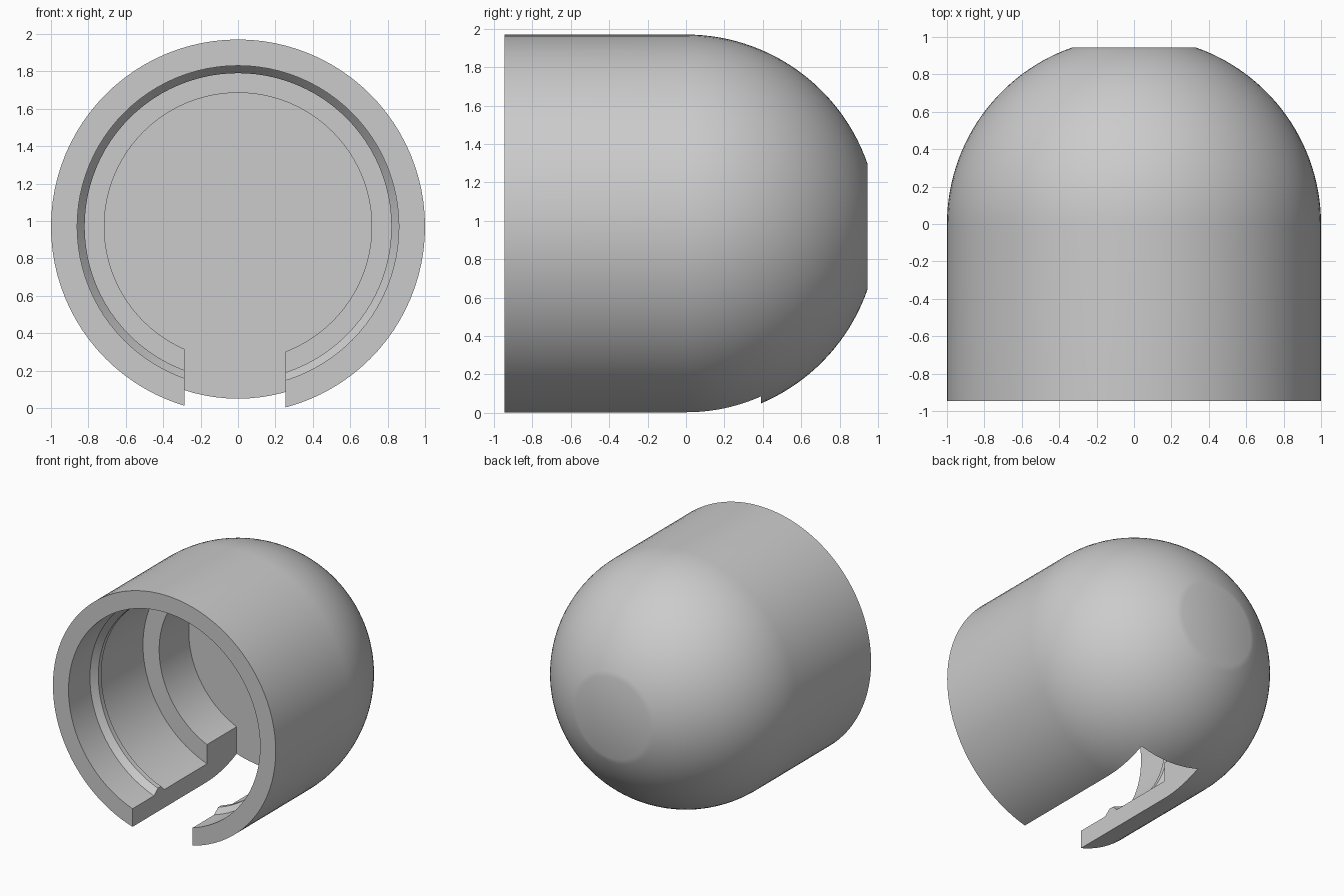
import bpy, bmesh, math
from mathutils import Vector

cube = bpy.data.objects.get("Cube")
if cube:
    bpy.data.objects.remove(cube, do_unlink=True)

CENTRE_Z = 0.97
FRONT, BACK, FLOOR = -0.945, 0.945, 0.39
SEGMENTS = 96

grey = bpy.data.materials.new("light grey")
grey.use_nodes = True
grey.diffuse_color = (0.6, 0.6, 0.6, 1)
grey.node_tree.nodes["Principled BSDF"].inputs["Base Color"].default_value = (0.6, 0.6, 0.6, 1)


def add_object(name, bm):
    bmesh.ops.recalc_face_normals(bm, faces=bm.faces[:])
    mesh = bpy.data.meshes.new(name)
    bm.to_mesh(mesh)
    bm.free()
    mesh.materials.append(grey)
    obj = bpy.data.objects.new(name, mesh)
    bpy.context.collection.objects.link(obj)
    return obj


def lathe(name, profile):
    """Turn (y, radius) points about the lengthwise axis; both ends lie on it."""
    bm = bmesh.new()
    rings = []
    for y, r in profile:
        rings.append([bm.verts.new((r * math.sin(a), y, CENTRE_Z + r * math.cos(a)))
                      for a in (2 * math.pi * i / SEGMENTS for i in range(SEGMENTS))])
    for a, b in zip(rings, rings[1:]):
        for i in range(SEGMENTS):
            j = (i + 1) % SEGMENTS
            bm.faces.new((a[i], a[j], b[j], b[i]))
    bm.faces.new(rings[0])
    bm.faces.new(rings[-1])
    return add_object(name, bm)


def box(name, low, high):
    bm = bmesh.new()
    bmesh.ops.create_cube(bm, size=1)
    low, high = Vector(low), Vector(high)
    for v in bm.verts:
        v.co = (low + high) / 2 + v.co * (high - low)
    return add_object(name, bm)


# Stepped bore with a snap ridge, then the outer wall and the blunt dome
bore = [(FLOOR, 0.715), (0.01, 0.715), (0.01, 0.86), (-0.54, 0.86),
        (-0.58, 0.82), (-0.62, 0.82), (-0.67, 0.86), (FRONT, 0.86)]
end_angle = math.asin(BACK)
dome = [(math.sin(t), math.cos(t)) for t in (end_angle * i / 28 for i in range(29))]
shell = lathe("domed_shell", bore + [(FRONT, 1)] + dome)

# Slot along the underside
cutter = box("slot_cutter", (-0.285, -1.5, -0.5), (0.255, FLOOR + 0.0005, 0.45))
cutter.hide_render = True
slot = shell.modifiers.new("slot", "BOOLEAN")
slot.operation = "DIFFERENCE"
slot.solver = "EXACT"
slot.object = cutter

bpy.ops.object.select_all(action="DESELECT")
shell.select_set(True)
bpy.context.view_layer.objects.active = shell
bpy.ops.object.modifier_apply(modifier=slot.name)
bpy.data.objects.remove(cutter, do_unlink=True)
bpy.ops.object.shade_smooth_by_angle(angle=math.radians(25))
